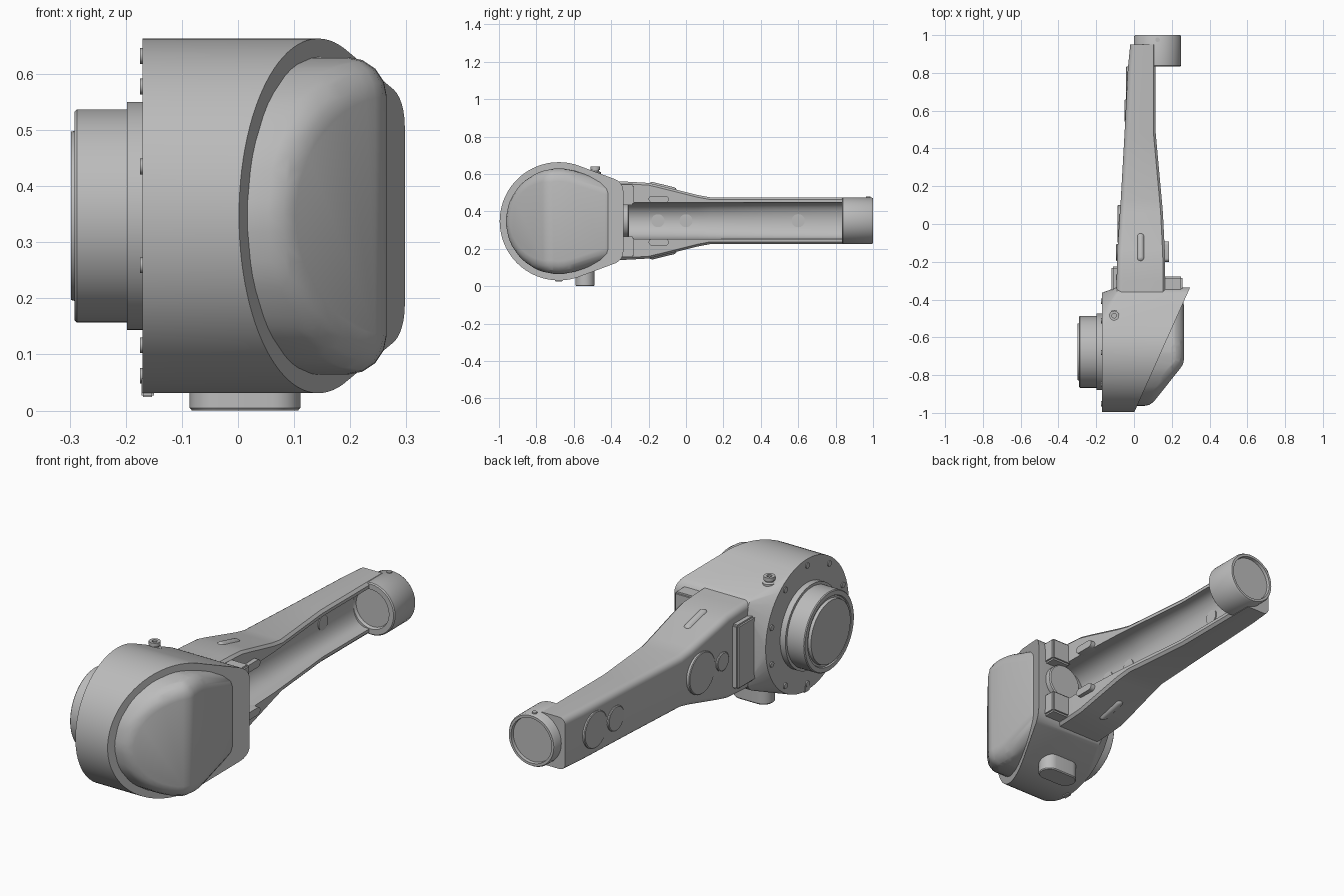
import bpy, bmesh
from math import sin, cos, pi, radians
from mathutils import Vector

if "Cube" in bpy.data.objects:
    bpy.data.objects.remove(bpy.data.objects["Cube"])

grey = bpy.data.materials.new("cast grey")
grey.use_nodes = True
colour = (0.5, 0.5, 0.5, 1)
grey.diffuse_color = colour
grey.node_tree.nodes["Principled BSDF"].inputs["Base Color"].default_value = colour

CY, CZ = -0.68, 0.347      # drum axis
AZ = 0.35                  # arm centre height


def finish(name, bm, angle=35):
    bmesh.ops.recalc_face_normals(bm, faces=bm.faces)
    mesh = bpy.data.meshes.new(name)
    bm.to_mesh(mesh)
    bm.free()
    mesh.materials.append(grey)
    ob = bpy.data.objects.new(name, mesh)
    bpy.context.collection.objects.link(ob)
    bpy.ops.object.select_all(action='DESELECT')
    ob.select_set(True)
    bpy.context.view_layer.objects.active = ob
    bpy.ops.object.shade_smooth_by_angle(angle=radians(angle))
    return ob


def ring(c, axis, r, n=64):
    """Circle of points around an axis through c."""
    i = "xyz".index(axis)
    out = []
    for k in range(n):
        p = Vector(c)
        p[(i + 1) % 3] += r * cos(2 * pi * k / n)
        p[(i + 2) % 3] += r * sin(2 * pi * k / n)
        out.append(p)
    return out


def ball(c, r, n=16):
    out = []
    for j in range(n // 2 + 1):
        a = -pi / 2 + 2 * pi * j / n
        out += ring((c[0], c[1], c[2] + r * sin(a)), 'z', max(r * cos(a), 1e-4), n)
    return out


def hull(points, cuts=()):
    """Convex solid around points, trimmed by (point, normal) planes."""
    bm = bmesh.new()
    for p in points:
        bm.verts.new(p)
    res = bmesh.ops.convex_hull(bm, input=bm.verts[:])
    loose = [v for v in bm.verts if not v.link_faces]
    bmesh.ops.delete(bm, geom=loose, context='VERTS')
    bmesh.ops.dissolve_limit(bm, angle_limit=radians(0.5), verts=bm.verts[:], edges=bm.edges[:])
    for co, no in cuts:
        bmesh.ops.bisect_plane(bm, geom=bm.verts[:] + bm.edges[:] + bm.faces[:],
                               plane_co=co, plane_no=no, clear_outer=True)
        bmesh.ops.holes_fill(bm, edges=[e for e in bm.edges if e.is_boundary])
    return bm


def loft(name, rings, angle=35):
    bm = bmesh.new()
    rows = [[bm.verts.new(p) for p in r] for r in rings]
    n = len(rows[0])
    for a, b in zip(rows, rows[1:]):
        for k in range(n):
            bm.faces.new((a[k], a[(k + 1) % n], b[(k + 1) % n], b[k]))
    bm.faces.new(rows[0])
    bm.faces.new(rows[-1])
    return finish(name, bm, angle)


def turned(name, c, axis, profile, n=64):
    """Round part from (position along axis, radius) pairs."""
    i = "xyz".index(axis)
    rings = []
    for t, r in profile:
        p = Vector(c)
        p[i] = t
        rings.append(ring(p, axis, r, n))
    return loft(name, rings)


def block(name, lo, hi, bevel=0.008):
    pts = [(x, y, z) for x in (lo[0], hi[0]) for y in (lo[1], hi[1]) for z in (lo[2], hi[2])]
    bm = hull(pts)
    bmesh.ops.bevel(bm, geom=bm.edges[:], offset=bevel, segments=2, affect='EDGES')
    return finish(name, bm)


# Gear housing: drum flowing into the neck, trimmed by the slanted cover face
pts = ring((-0.17, CY, CZ), 'x', 0.316, 96) + ring((0.4, CY, CZ), 'x', 0.316, 96)
for s in (-1, 1):
    for x in (-0.09, 0.4):
        pts += ring((x, -0.405, CZ + s * 0.16), 'x', 0.07, 32)
finish("gear_housing", hull(pts, [((0, -1, 0), (0.66, -0.295, 0))]), 28)

# Cover: pillow shape, a flat-faced core inflated by a ball
R = 0.07
core = []
for x in (-0.02, 0.265 - R):
    core += ring((x, CY, CZ), 'x', 0.283 - R, 48)
    core += [Vector((x, -0.435, CZ + s * 0.145)) for s in (-1, 1)]
slope = Vector((0.783, -0.623, 0))
bm = hull(core, [(Vector((0.09, -0.96, 0)) - slope * R, slope)])
pts = [p for v in bm.verts for p in ball(v.co, R)]
bm.free()
finish("gear_cover", hull(pts), 30)

# Output hub
turned("output_hub", (0, CY + 0.003, CZ), 'x',
       [(-0.1, 0.203), (-0.198, 0.203), (-0.198, 0.19), (-0.287, 0.19), (-0.291, 0.186),
        (-0.291, 0.165), (-0.284, 0.162), (-0.284, 0.153), (-0.298, 0.15)], 80)


# Arm: C-shaped section with a rounded channel on the +x side
def section(y, x0, x1, h):
    r, lip, groove, floor = 0.03, 0.012, 0.098, 0.03
    prof = [(x1 - lip, h), (x1, h - lip)]
    for k in range(17):
        a = pi / 2 - pi * k / 16
        prof.append((x1 - (x1 - floor) * max(cos(a), 0) ** 0.7, groove * sin(a)))
    prof += [(x1, lip - h), (x1 - lip, -h)]
    for s, start in ((-1, -pi / 2), (1, -pi)):
        for k in range(6):
            a = start - pi / 2 * k / 5
            prof.append((x0 + r + r * cos(a), s * (h - r) + r * sin(a)))
    return [Vector((x, y, AZ + z)) for x, z in prof]


loft("swing_arm", [section(*s) for s in (
    (-0.5, -0.095, 0.165, 0.215), (-0.3, -0.092, 0.165, 0.208), (-0.2, -0.09, 0.165, 0.202),
    (-0.14, -0.088, 0.163, 0.188), (0.06, -0.075, 0.153, 0.138), (0.13, -0.07, 0.147, 0.125),
    (0.48, -0.05, 0.115, 0.125), (0.83, -0.032, 0.115, 0.125), (0.95, -0.02, 0.115, 0.125))])

# Pivot sleeve at the rear end, recessed on both faces
turned("pivot_sleeve", (0.125, 0, AZ), 'y',
       [(0.85, 0.09), (0.835, 0.095), (0.835, 0.12), (0.84, 0.125), (0.992, 0.125),
        (1.0, 0.12), (1.0, 0.108), (0.985, 0.106)])
turned("sleeve_pin", (0.125, 0.975, 0), 'z', [(0.46, 0.012), (0.48, 0.012)], 16)

# Round bosses on the -x wall and shallow plugs in the channel floor
for y, r, x in ((0.0, 0.1, -0.088), (-0.15, 0.045, -0.095), (0.6, 0.06, -0.05), (0.745, 0.088, -0.043)):
    turned("wall_boss", (0, y, AZ), 'x', [(0.0, r), (x + 0.003, r), (x, r - 0.004)], 40)
for y in (-0.15, 0.0, 0.6):
    turned("channel_plug", (0, y, AZ), 'x', [(0.01, 0.035), (0.036, 0.035)], 32)

# Ribs above and below the neck, and slotted lugs beside the channel
for s in (-1, 1):
    pts = ball((0.035, -0.18, AZ + s * 0.185), 0.022) + ball((0.035, -0.07, AZ + s * 0.158), 0.022)
    finish("neck_rib", hull(pts))
    pts = []
    for y in (-0.182, -0.11):
        for x in (0.13, 0.184):
            pts += ring((x, y, AZ + s * 0.115), 'x', 0.018, 24)
    finish("channel_lug", hull(pts))
    # Brackets on the rear wall of the housing
    z = AZ + s * 0.14
    block("rear_bracket", (0.15, -0.36, z - 0.055), (0.258, -0.278, z + 0.055))
turned("shaft_collar", (0.165, 0, AZ), 'y', [(-0.36, 0.09), (-0.31, 0.09), (-0.305, 0.085)], 40)

# Upright mounting plate on the -x side
block("side_plate", (-0.12, -0.37, 0.19), (-0.06, -0.225, 0.5))

# Drain foot: rounded oblong under the housing
pts = []
for x in (-0.035, 0.06):
    for z, r in ((0.2, 0.051), (0.005, 0.051), (0.0, 0.047)):
        pts += ring((x, -0.54, z), 'z', r, 32)
finish("drain_foot", hull(pts))

# Breather on top
turned("breather", (-0.105, -0.485, 0), 'z',
       [(0.5, 0.03), (0.61, 0.03), (0.615, 0.02), (0.622, 0.02), (0.622, 0.026),
        (0.64, 0.026), (0.64, 0.012), (0.632, 0.012)], 24)

# Small bolt heads around the drum rim
for k in range(10):
    a = 2 * pi * k / 10 + pi / 2
    y, z = CY + 0.285 * cos(a), CZ + 0.285 * sin(a)
    turned("rim_bolt", (0, y, z), 'x', [(-0.16, 0.014), (-0.175, 0.014)], 12)
block("rim_tab", (-0.172, -0.7, 0.024), (-0.15, -0.66, 0.06), 0.003)
